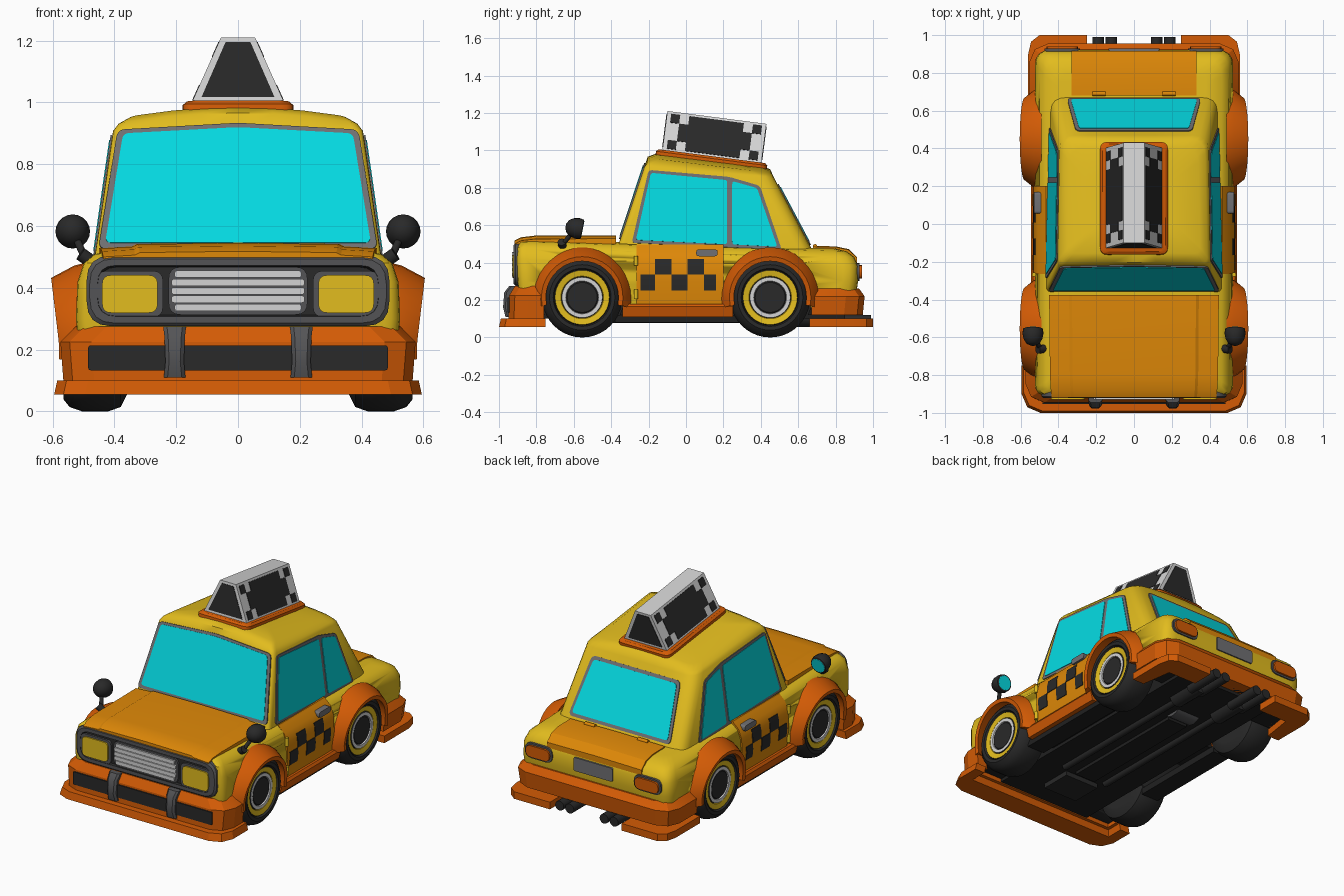
import bpy, bmesh, math
from mathutils import Vector, Matrix

if "Cube" in bpy.data.objects:
    bpy.data.objects.remove(bpy.data.objects["Cube"])

# ---------- colours ----------
def lin(c):
    c /= 255
    return c / 12.92 if c < .04045 else ((c + .055) / 1.055) ** 2.4
PALETTE = {"yellow": (226, 188, 30), "amber": (222, 136, 8), "orange": (211, 91, 5),
           "glass": (4, 218, 226), "black": (32, 32, 32), "charcoal": (41, 41, 41),
           "dark_grey": (84, 84, 86), "grey": (112, 112, 115), "light_grey": (212, 212, 212)}
MAT = {}
for k, c in PALETTE.items():
    MAT[k] = bpy.data.materials.new(k)
    MAT[k].diffuse_color = (*map(lin, c), 1)

# ---------- helpers ----------
def loft(name, rings, cols, M=None, smooth=35):
    """Skin closed rings; cols is one colour or one per strip; both ends are capped."""
    n = len(rings[0])
    if isinstance(cols, str):
        cols = [cols] * (len(rings) - 1)
    verts = [(M @ Vector(p)) if M else Vector(p) for r in rings for p in r]
    faces, fc = [tuple(range(n))], [cols[0]]
    for i, c in enumerate(cols):
        for j in range(n):
            k = (j + 1) % n
            faces.append((i * n + j, i * n + k, i * n + n + k, i * n + n + j))
            fc.append(c)
    faces.append(tuple(range(len(verts) - n, len(verts))))
    fc.append(cols[-1])
    me = bpy.data.meshes.new(name)
    me.from_pydata(verts, [], faces)
    used = list(dict.fromkeys(fc))
    for c in used:
        me.materials.append(MAT[c])
    for p, c in zip(me.polygons, fc):
        p.material_index = used.index(c)
    bm = bmesh.new()
    bm.from_mesh(me)
    bmesh.ops.recalc_face_normals(bm, faces=bm.faces)
    bm.to_mesh(me)
    bm.free()
    ob = bpy.data.objects.new(name, me)
    bpy.context.collection.objects.link(ob)
    bpy.ops.object.select_all(action='DESELECT')
    ob.select_set(True)
    bpy.context.view_layer.objects.active = ob
    bpy.ops.object.shade_smooth_by_angle(angle=math.radians(smooth))
    return ob

def rpoly(pts, r, n=4):
    """Round the corners of a 2D polygon."""
    out, pts = [], [Vector(p) for p in pts]
    for i, p in enumerate(pts):
        ri = r[i] if isinstance(r, (list, tuple)) else r
        a = p + (pts[i - 1] - p).normalized() * ri
        b = p + (pts[(i + 1) % len(pts)] - p).normalized() * ri
        out += [a * (1 - t) ** 2 + p * 2 * t * (1 - t) + b * t * t for t in [k / n for k in range(n + 1)]]
    return out

def rrect(w, h, r, cx=0, cy=0):
    return rpoly([(cx - w / 2, cy - h / 2), (cx + w / 2, cy - h / 2), (cx + w / 2, cy + h / 2), (cx - w / 2, cy + h / 2)], r)

def plate_y(name, cx, cz, w, h, r, y0, y1, col):
    return loft(name, [[(p.x, y, p.y) for p in rrect(w, h, r, cx, cz)] for y in (y0, y1)], col)

def box(name, x0, x1, y0, y1, z0, z1, col):
    return loft(name, [[(x0, y0, z), (x1, y0, z), (x1, y1, z), (x0, y1, z)] for z in (z0, z1)], col)

def circle(c, r, axis, n=32):
    c, q = Vector(c), Vector(axis).to_track_quat('Z', 'Y')
    return [c + q @ Vector((r * math.cos(a), r * math.sin(a), 0)) for a in [2 * math.pi * i / n for i in range(n)]]

def tube(name, a, b, r, col, n=16):
    ax = Vector(b) - Vector(a)
    return loft(name, [circle(a, r, ax, n), circle(b, r, ax, n)], col)

def panel(name, poly, out, off, col, M=None, t=.008):
    return loft(name, [[Vector(p) + out * (off - t) for p in poly], [Vector(p) + out * off for p in poly]], col, M)

def ring(xf, xr, yf, yr, zf, zr, rf, rr, crown=0):
    """Rounded plan outline, sloping front to rear and arched across by crown."""
    pts = rpoly([(-xf, yf), (0, yf), (xf, yf), (xr, yr), (0, yr), (-xr, yr)], [rf, xf * .6, rf, rr, xr * .6, rr])
    return [(p.x, p.y, zf + (zr - zf) * (p.y - yf) / (yr - yf) - crown * p.x ** 2) for p in pts]

# ---------- body with wheel wells ----------
body = loft("body", [ring(.50, .50, -.88, .88, .12, .12, .05, .08), ring(.51, .51, -.89, .90, .16, .16, .05, .08),
                     ring(.525, .525, -.90, .92, .30, .30, .05, .08), ring(.52, .52, -.907, .92, .42, .38, .05, .08),
                     ring(.50, .50, -.905, .90, .48, .43, .05, .08), ring(.465, .465, -.885, .86, .51, .46, .05, .08),
                     ring(.40, .40, -.80, .80, .522, .475, .05, .08)], ["black"] + ["yellow"] * 5)
AXLES = {"front": -.555, "rear": .45}
R = .214
for y in AXLES.values():
    for s in (-1, 1):
        cut = tube("well_cutter", (s * .33, y, R), (s * .8, y, R), .222, "black", 40)
        cut.hide_render = True
        m = body.modifiers.new("well", 'BOOLEAN')
        m.object, m.operation, m.solver = cut, 'DIFFERENCE', 'EXACT'
        bpy.context.view_layer.objects.active = body
        bpy.ops.object.modifier_apply(modifier=m.name)
        bpy.data.objects.remove(cut)
for p in body.data.polygons:  # wheel wells are black
    c = p.center
    if abs(c.x) < .49 and any(math.hypot(c.y - y, c.z - R) < .225 for y in AXLES.values()):
        p.material_index = 0

# ---------- cabin with arched roof ----------
loft("cabin", [ring(.465, .44, -.36, .68, .50, .46, .03, .08), ring(.405, .392, -.2235, .47, .91, .855, .03, .08),
               ring(.388, .375, -.205, .45, .966, .90, .03, .08, .22), ring(.35, .34, -.155, .405, .985, .915, .03, .08, .25),
               ring(.20, .20, -.02, .27, .968, .932, .03, .08, .25)], "yellow", smooth=50)
A, B, C = Vector((.465, -.36, .5)), Vector((.405, -.2235, .91)), Vector((.44, .68, .46))
sn = (C - A).cross(B - A).normalized()
sn = sn if sn.x > 0 else -sn
side = lambda p: Vector((A.x - (sn.y * (p[0] - A.y) + sn.z * (p[1] - A.z)) / sn.x, p[0], p[1]))
front = lambda p: Vector((p[0], -.36 + (p[1] - .5) * .3333, p[1]))
rear = lambda p: Vector((p[0], .68 - (p[1] - .46) * .5316, p[1]))
fn, rn = Vector((0, -1, .333)).normalized(), Vector((0, 1, .531)).normalized()

# windows: grey frames with glass on top
def window(name, pts, r, f, out, off, col, s=1):
    flip = lambda v: Vector((v.x * s, v.y, v.z))
    panel(name, [flip(f(p)) for p in rpoly(pts, r)], flip(out), off, col)
window("windshield_frame", [(-.452, .525), (.452, .525), (.39, .91), (0, .932), (-.39, .91)], .025, front, fn, .007, "grey")
window("windshield", [(-.43, .543), (.43, .543), (.372, .897), (0, .917), (-.372, .897)], .02, front, fn, .010, "glass")
window("rear_window_frame", [(-.355, .493), (.355, .493), (.308, .818), (-.308, .818)], .03, rear, rn, .006, "grey")
window("rear_window", [(-.335, .51), (.335, .51), (.29, .80), (-.29, .80)], .02, rear, rn, .009, "glass")
for s in (-1, 1):
    window("side_window_frame", [(-.29, .505), (.512, .468), (.395, .81), (.23, .858), (-.2, .895)], .02, side, sn, .006, "grey", s)
    window("side_window_front", [(-.268, .52), (.22, .497), (.22, .84), (-.188, .879)], .015, side, sn, .009, "glass", s)
    window("side_window_rear", [(.247, .496), (.488, .484), (.38, .797), (.247, .835)], .015, side, sn, .009, "glass", s)

# ---------- hood and trunk lid ----------
def lid(name, xs, rows, col):
    loft(name, [[(x * w, y, z + dz) for x, dz in xs] + [(x * w, y, z - .035) for x, dz in reversed(xs)] for y, z, w in rows], col, smooth=20)
lid("hood", [(-.445, -.006), (-.34, 0), (-.325, .008), (0, .012), (.325, .008), (.34, 0), (.445, -.006)],
    [(-.375, .534, 1.01), (-.8, .533, 1), (-.88, .524, .99), (-.918, .506, .98)], "amber")
lid("trunk_lid", [(-.33, 0), (0, .004), (.33, 0)], [(.68, .485, 1), (.80, .483, 1), (.87, .468, 1), (.915, .425, 1)], "amber")
for s in (-1, 1):
    tube("trunk_hinge", (s * .15, .69, .487), (s * .22, .69, .487), .012, "amber")

# ---------- front face ----------
loft("grille_surround", [[(p.x, y, p.y) for p in rrect(w, h, r, 0, .39)] for w, h, r, y in
     [(.98, .228, .08, -.89), (.98, .228, .08, -.912), (.96, .208, .08, -.922), (.91, .165, .06, -.922), (.90, .155, .06, -.908)]],
     ["dark_grey", "dark_grey", "dark_grey", "charcoal"])
plate_y("grille_back", 0, .39, .45, .155, .04, -.90, -.920, "dark_grey")
for i in range(5):
    plate_y("grille_slat", 0, .336 + i * .027, .41 if i in (0, 4) else .43, .023, .008, -.91, -.93, "light_grey")
for s in (-1, 1):
    plate_y("headlight_bezel", s * .35, .38, .215, .15, .035, -.90, -.920, "dark_grey")
    plate_y("headlight", s * .35, .38, .18, .122, .03, -.90, -.928, "yellow")

# ---------- bumpers: U-shaped skirts round each end ----------
def bumper(name, levels, yb, d, t, col):
    loft(name, [[(-x, yb, z), (-x, y - d * .10, z), (-x + .03, y - d * .03, z), (-x + .1, y, z), (x - .1, y, z),
                 (x - .03, y - d * .03, z), (x, y - d * .10, z), (x, yb, z),
                 (x - .07, yb, z), (x - .07, y - d * t, z), (-x + .07, y - d * t, z), (-x + .07, yb, z)]
                for x, y, z in levels], col, smooth=20)
bumper("front_bumper", [(.565, -.95, .095), (.575, -.945, .225), (.525, -.915, .275)], -.76, -1, .12, "orange")
bumper("front_lip", [(.595, -1, .055), (.585, -.99, .10)], -.75, -1, .14, "orange")
bumper("rear_bumper", [(.545, .945, .12), (.555, .955, .22), (.52, .925, .262)], .67, 1, .10, "orange")
plate_y("bumper_intake", 0, .173, .97, .08, .008, -.945, -.954, "charcoal")
for s in (-1, 1):
    loft("overrider", [[(s * .205 + dx, y, z) for dx, y in ((-w, -.9), (-w, f + .012), (-w + .012, f), (w - .012, f), (w, f + .012), (w, -.9))]
                       for z, f, w in ((.11, -.965, .035), (.16, -.978, .03), (.24, -.972, .033), (.275, -.945, .037))], "dark_grey")
    loft("rear_lip", [[(s * x, y, z) for x, y in ((.25, .86), (.25, 1), (.5, 1), (.545, .965), (.56, .9), (.56, .66), (.48, .66), (.45, .86))]
                      for z in (.055, .10)], "orange", smooth=20)
    # tail lights and exhausts
    plate_y("tail_light_rim", s * .38, .35, .19, .095, .045, .88, .928, "dark_grey")
    plate_y("tail_light", s * .38, .35, .165, .072, .035, .88, .94, "orange")
    for x in (.12, .19):
        tube("exhaust_pipe", (s * x, .75, .09), (s * x, .99, .09), .03, "charcoal")
plate_y("rear_plate", 0, .345, .27, .085, .01, .90, .928, "grey")

# ---------- doors, sills, mirrors ----------
PROF = [(.12, .50), (.16, .51), (.30, .525), (.40, .52), (.455, .50), (.4875, .465), (.51, .45)]
def bx(z):
    for (z0, a), (z1, b) in zip(PROF, PROF[1:]):
        if z <= z1:
            return a + (b - a) * (z - z0) / (z1 - z0)
    return .45
def skin(name, s, y0, y1, zs, off, col):
    loft(name, [[(s * (bx(z) + off), y0, z), (s * (bx(z) + off), y1, z), (s * (bx(z) + off - .025), y1, z),
                 (s * (bx(z) + off - .025), y0, z)] for z in zs], col)
for s in (-1, 1):
    skin("door", s, -.265, .20, (.165, .30, .40, .455, .4875, .497), .008, "amber")
    for row in range(2):
        for i in range(5):
            if (row + i) % 2 == 0:
                y = -.252 + i * .087
                z0 = .252 + row * .084
                skin("door_check", s, max(y, -.243), min(y + .087, .16), (z0, z0 + .048, z0 + .084), .012, "charcoal")
    for z in (.23, .41):
        tube("door_hinge", (s * .53, -.268, z - .025), (s * .53, -.268, z + .025), .011, "yellow")
    loft("door_handle", [[(s * x, p.x, p.y) for p in rrect(.115, .036, .015, .112, .452)] for x in (.48, .53)], "grey")
    loft("sill", [[(s * .40, -.34, z), (s * x, -.34, z), (s * x, .25, z), (s * .40, .25, z)]
                  for z, x in ((.11, .53), (.165, .545), (.18, .535))], "orange")
    box("floor_rail", s * .38, s * .50, -.38, .28, .08, .12, "black")
    c = Vector((s * .535, -.59, .585))
    loft("mirror", [circle(c + Vector((0, dy, -dy * .2)), r, (0, 1, -.2), 20) for r, dy in
         ((.012, -.053), (.035, -.042), (.05, -.018), (.056, .012), (.052, .035), (.045, .037), (.044, .038))],
         ["charcoal"] * 5 + ["glass"])
    tube("mirror_stalk", (s * .495, -.66, .495), c, .012, "charcoal")
    tube("mirror_foot", (s * .475, -.66, .485), (s * .51, -.665, .51), .022, "charcoal")

# ---------- wheels and flared arches ----------
WHEEL = [(.02, .55, 0), (.08, .55, "charcoal"), (.086, .545, "charcoal"), (.088, .553, "light_grey"), (.108, .553, "light_grey"),
         (.111, .542, "charcoal"), (.114, .55, "yellow"), (.145, .556, "yellow"), (.149, .55, "charcoal"), (.155, .563, "charcoal"),
         (.175, .565, "charcoal"), (.20, .545, "charcoal"), (R, .505, "charcoal"), (R, .42, "charcoal"), (.20, .38, "charcoal"),
         (.16, .36, "charcoal"), (.14, .36, "charcoal")]
FLARE = [(.268, .49), (.258, .53), (.218, .605), (.194, .60), (.20, .572), (.222, .50)]
for pos, y in AXLES.items():
    tube(pos + "_axle", (-.4, y, R), (.4, y, R), .035, "black")
    for s in (-1, 1):
        loft(pos + "_wheel", [circle((s * x, y, R), r, (1, 0, 0), 40) for r, x, _ in WHEEL], [w[2] for w in WHEEL[1:]])
        rings = []
        for i in range(21):
            a = math.radians(-12 + 204 * i / 20)
            k = .65 + .35 * max(0, math.sin(a))  # flares most at the top
            rings.append([(s * (x if x < .53 else .53 + (x - .53) * k), y + r * math.cos(a), R + r * math.sin(a)) for r, x in FLARE])
        loft(pos + "_arch", rings, "orange", smooth=25)

# ---------- underside ----------
box("floor_pan", -.33, .33, -.85, .85, .10, .16, "black")
box("centre_tunnel", -.07, .07, -.45, .40, .08, .12, "black")
box("sump", -.12, .12, -.68, -.48, .07, .12, "charcoal")
tube("differential", (-.08, .45, .17), (.08, .45, .17), .09, "dark_grey")
for s in (-1, 1):
    tube("exhaust_run", (s * .155, -.45, .10), (s * .155, .6, .10), .022, "charcoal")
    tube("muffler", (s * .155, .58, .11), (s * .155, .8, .11), .055, "charcoal")

# ---------- roof sign, tilted with the roof ----------
M = Matrix.Translation((0, .138, .965)) @ Matrix.Rotation(math.radians(-7.4), 4, 'X')
loft("sign_base", [[(p.x, p.y, z) for p in rrect(w, l, .04)] for w, l, z in
     ((.36, .60, -.04), (.36, .60, -.008), (.335, .575, .004))], "orange", M)
H, L, WB, WT = .213, .267, .15, .055
loft("roof_sign", [[(-WB, y, 0), (WB, y, 0), (WT, y, H), (-WT, y, H)] for y in (-L, L)], "light_grey", M)
CHECKS = ["#.######.#", ".########.", ".########.", "#.######.#"]  # top row first
for s in (-1, 1):
    panel("sign_end_panel", [(-.118, s * L, .018), (.118, s * L, .018), (.04, s * L, H - .015), (-.04, s * L, H - .015)],
          Vector((0, s, 0)), .003, "charcoal", M)
    out = Vector((s * H, 0, WB - WT)).normalized()
    pt = lambda y, t: (s * (WB + (WT - WB) * t), y, H * t)
    for r, row in enumerate(CHECKS):
        i = 0
        while i < 10:  # merge runs of dark cells
            j = i
            while j < 10 and row[j] == "#":
                j += 1
            if j > i:
                y0, y1, t1 = -.245 + i * .049, -.245 + j * .049, .94 - r * .22
                panel("sign_check", [pt(y0, t1 - .22), pt(y1, t1 - .22), pt(y1, t1), pt(y0, t1)], out, .003, "charcoal", M)
            i = max(j, i + 1)

for m in bpy.data.materials:
    if m.users and not m.is_grease_pencil:
        m.use_nodes = True
        m.node_tree.nodes["Principled BSDF"].inputs["Base Color"].default_value = m.diffuse_color
